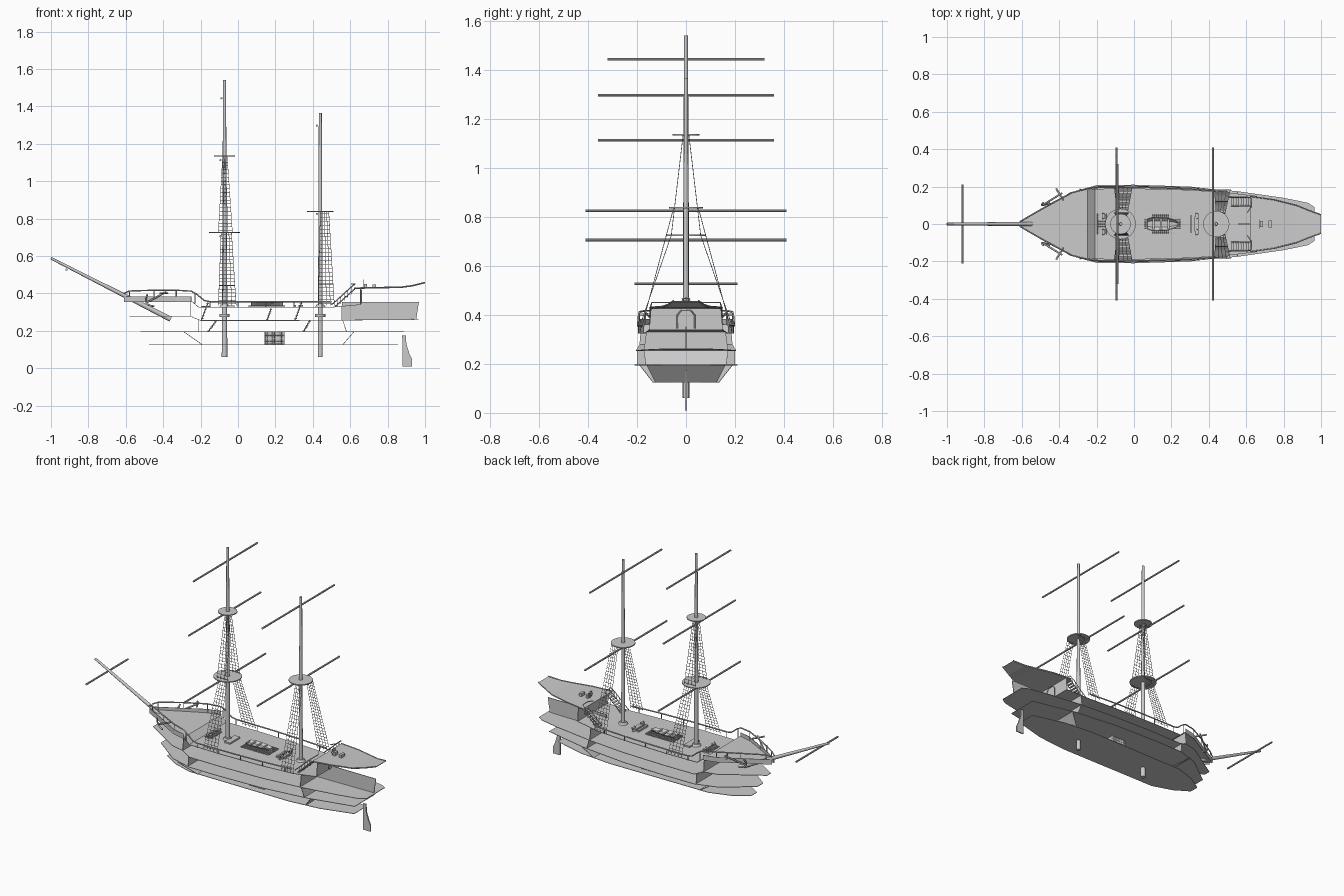
import bpy, math
from mathutils import Vector

if "Cube" in bpy.data.objects:
    bpy.data.objects.remove(bpy.data.objects["Cube"])


def mesh(name, verts, faces, thick=0):
    me = bpy.data.meshes.new(name)
    me.from_pydata(verts, [], faces)
    ob = bpy.data.objects.new(name, me)
    bpy.context.collection.objects.link(ob)
    if thick:
        m = ob.modifiers.new("thickness", "SOLIDIFY")
        m.thickness, m.offset = thick, 0
    return ob


def deck(name, stations):
    """Flat deck from (x, half width, z) stations, bow to stern."""
    v = [(x, s * w, z) for x, w, z in stations for s in (-1, 1)]
    f = [(2*i, 2*i + 2, 2*i + 3, 2*i + 1) for i in range(len(stations) - 1)]
    return mesh(name, v, f, .003)


def bulkhead(name, x0, z0, w0, x1, z1, w1):
    return mesh(name, [(x0, -w0, z0), (x0, w0, z0), (x1, w1, z1), (x1, -w1, z1)], [(0, 1, 2, 3)], .003)


def box(name, c, size):
    x, y, z = (s / 2 for s in size)
    v = [(c[0] + a*x, c[1] + b*y, c[2] + d*z) for a in (-1, 1) for b in (-1, 1) for d in (-1, 1)]
    return mesh(name, v, [(0, 1, 3, 2), (4, 6, 7, 5), (0, 4, 5, 1), (2, 3, 7, 6), (0, 2, 6, 4), (1, 5, 7, 3)])


def spar(name, p, q, r0, r1, sides=12):
    p, q = Vector(p), Vector(q)
    d = q - p
    bpy.ops.mesh.primitive_cone_add(vertices=sides, radius1=r0, radius2=r1, depth=d.length, location=(p + q) / 2)
    ob = bpy.context.object
    ob.name = name
    ob.rotation_euler = d.to_track_quat("Z", "Y").to_euler()
    bpy.ops.object.shade_smooth_by_angle()
    return ob


def ropes(name, lines, r, res=0):
    """Several polylines as one round-bevelled curve."""
    cu = bpy.data.curves.new(name, "CURVE")
    cu.dimensions, cu.bevel_depth, cu.bevel_resolution = "3D", r, res
    cu.use_fill_caps = True
    for pts in lines:
        sp = cu.splines.new("POLY")
        sp.points.add(len(pts) - 1)
        for k, p in enumerate(pts):
            sp.points[k].co = (*p, 1)
    ob = bpy.data.objects.new(name, cu)
    bpy.context.collection.objects.link(ob)
    return ob


# Stacked decks
deck("hold_deck", [(-.476, .03, .125), (-.38, .09, .125), (-.25, .132, .125), (.45, .135, .125),
                   (.65, .115, .125), (.856, .06, .125)])
deck("lower_deck", [(-.52, .03, .195), (-.34, .165, .195), (-.2, .208, .195), (0, .21, .195),
                    (.3, .2, .195), (.6, .165, .195), (.888, .1, .195)])
deck("gun_deck", [(-.58, .02, .278), (-.34, .17, .278), (-.255, .19, .278), (-.2, .203, .255), (0, .205, .255),
                  (.3, .197, .255), (.555, .175, .257), (.8, .14, .259), (.93, .113, .26), (.965, .09, .262)])
deck("main_deck", [(-.61, .012, .365), (-.33, .165, .36), (-.25, .185, .36), (-.21, .188, .326), (0, .19, .325),
                   (.3, .182, .325), (.5, .168, .326), (.655, .15, .34)])
poop = [(.62, .148, .425), (.75, .13, .428), (.87, .1, .43), (.93, .075, .438), (1, .05, .455)]
deck("poop_deck", poop)

# Bulkheads between the decks
bulkhead("fore_hold_bulkhead", -.29, .195, .19, -.19, .125, .135)
bulkhead("aft_hold_bulkhead", .62, .195, .16, .56, .125, .125)
bulkhead("fore_lower_bulkhead", -.21, .195, .2, -.21, .258, .2)
bulkhead("aft_lower_bulkhead", .58, .195, .165, .56, .257, .172)
bulkhead("fore_gun_bulkhead", -.255, .278, .19, -.255, .36, .183)
bulkhead("aft_gun_bulkhead", .555, .257, .172, .555, .33, .162)
bulkhead("poop_bulkhead", .655, .34, .15, .655, .426, .143)
mesh("stern_cabin_wall", [(.555, 0, .258), (.953, 0, .262), (.967, 0, .353), (.555, 0, .353)], [(0, 1, 2, 3)], .004)
ropes("cabin_doorway", [[(.66, -.035, .345), (.66, -.035, .4), (.66, -.02, .418), (.66, .02, .418),
                         (.66, .035, .4), (.66, .035, .345)]], .003)

# Bow bulwark and side rails
for s, side in ((-1, "right"), (1, "left")):
    edge = [(-.61, .012), (-.33, .168), (-.25, .188)]
    mesh("bow_bulwark_" + side, [(x, s*y, z) for x, y in edge for z in (.353, .384)],
         [(0, 2, 3, 1), (2, 4, 5, 3)], .003)
    ropes("side_rail_" + side, [[(x, s*y, z) for x, y, z in
          ((-.61, .012, .4), (-.58, .03, .413), (-.45, .105, .417), (-.33, .168, .417), (-.25, .19, .412),
           (-.22, .193, .395), (-.18, .196, .362), (-.15, .197, .356), (.1, .195, .356), (.3, .188, .356),
           (.5, .173, .356))]], .004, 1)
    ropes("rail_posts_" + side, [[(x, s*y, z), (x, s*y, z + h)] for x, y, z, h in
          ((-.58, .028, .365, .048), (-.45, .1, .365, .05), (-.33, .166, .36, .055), (-.23, .19, .345, .06),
           (-.15, .193, .325, .03), (0, .193, .325, .03), (.15, .19, .325, .03), (.3, .185, .325, .03),
           (.45, .174, .325, .03))], .003)
    ropes("poop_edge_" + side, [[(x, s*y, z + .004) for x, y, z in poop]], .003)

# Masts, bowsprit and rudder
for name, x, top, r in (("fore_mast", -.072, 1.54, .015), ("aft_mast", .44, 1.365, .013)):
    spar(name, (x, 0, .06), (x, 0, top), r, .008, 16)
    spar(name + "_collar", (x, 0, .326), (x, 0, .34), .028, .02, 16)
    spar(name + "_bitts", (x, 0, .275), (x, 0, .29), .027, .027, 12)
spar("bowsprit", (-.36, 0, .262), (-1, 0, .588), .014, .007)
mesh("rudder", [(.88, 0, .01), (.93, 0, .01), (.93, 0, .05), (.917, 0, .075), (.9, 0, .13), (.898, 0, .175),
                (.878, 0, .175)], [tuple(range(7))], .008)

# Round platforms on the masts
for name, x, z, r in (("fore_top", -.072, .725, .082), ("fore_crosstree", -.072, 1.135, .055),
                      ("aft_top", .44, .838, .07)):
    spar(name, (x, 0, z - .003), (x, 0, z + .003), r, r, 24)

# Yards: x, z, half length
for i, (x, z, h) in enumerate(((-.088, 1.443, .32), (-.094, 1.113, .36), (-.094, .706, .41),
                               (.422, 1.297, .36), (.422, .825, .41), (-.917, .527, .21))):
    spar(f"yard_{i + 1}", (x, -h, z), (x, h, z), .0055, .0055, 10)


# Shrouds with ratlines, mirrored to both sides
def shrouds(name, bottom, top, n, rungs):
    (bx0, bx1, by, bz), (tx0, tx1, ty, tz) = bottom, top
    for s, side in ((-1, "right"), (1, "left")):
        def at(u, t):
            b = Vector((bx0 + (bx1 - bx0)*u, s*by, bz))
            return b.lerp(Vector((tx0 + (tx1 - tx0)*u, s*ty, tz)), t)
        lines = [[at(k / (n - 1), 0), at(k / (n - 1), 1)] for k in range(n)]
        lines += [[at(0, (k + .5) / rungs), at(1, (k + .5) / rungs)] for k in range(rungs)]
        ropes(f"{name}_{side}", lines, .0014)


shrouds("fore_lower_shrouds", (-.105, -.01, .195, .335), (-.09, -.035, .06, .725), 5, 20)
shrouds("fore_upper_shrouds", (-.105, -.03, .06, .725), (-.082, -.058, .012, 1.133), 4, 20)
shrouds("aft_lower_shrouds", (.43, .515, .185, .335), (.44, .485, .05, .838), 5, 24)


# Ladders and stairs
def ladder(name, p, q, w, n):
    p, q, o = Vector(p), Vector(q), Vector((0, w / 2, 0))
    ropes(name + "_rails", [[p - o, q - o], [p + o, q + o]], .003)
    for k in range(n):
        c = p.lerp(q, (k + .5) / n)
        box(f"{name}_step_{k + 1}", c, (.014, w, .003))


for i, (x0, z0, x1, z1) in enumerate(((-.195, .258, -.16, .352), (-.16, .195, -.115, .256),
                                      (.305, .258, .34, .352), (.35, .195, .385, .256), (.155, .256, .178, .32))):
    for s, side in ((-1, "right"), (1, "left")):
        ladder(f"ladder_{i + 1}_{side}", (x0, s*.043, z0), (x1, s*.043, z1), .028, 6)
for s, side in ((-1, "right"), (1, "left")):
    ladder("poop_stairs_" + side, (.52, s*.12, .33), (.625, s*.12, .425), .045, 8)
    ropes("stair_handrail_" + side, [[(.5, s*.145, .34), (.53, s*.145, .365), (.6, s*.145, .43),
                                      (.625, s*.14, .45), (.625, s*.09, .45), (.605, s*.06, .45)]], .003)
    ropes("stair_posts_" + side, [[(.53 + .019*k, s*.145, .33 + .016*k), (.53 + .019*k, s*.145, .367 + .016*k)]
                                  for k in range(5)], .002)


# Hatch gratings on the main deck
def grating(name, x0, x1, w, z, nx, ny):
    lines = [[(x0 + (x1 - x0)*k/nx, -w, z), (x0 + (x1 - x0)*k/nx, w, z)] for k in range(nx + 1)]
    lines += [[(x0, -w + 2*w*k/ny, z), (x1, -w + 2*w*k/ny, z)] for k in range(ny + 1)]
    ropes(name, lines, .002)


grating("main_hatch", .055, .25, .052, .332, 18, 10)
grating("fore_hatch", -.195, -.15, .055, .33, 4, 8)
box("fore_hatch_cover", (-.04, 0, .331), (.04, .1, .01))
box("aft_hatch_frame_1", (.305, 0, .332), (.012, .09, .014))
box("aft_hatch_frame_2", (.335, 0, .332), (.025, .08, .014))

# Ship's boat lying on the main hatch
hull = [(.07, .025), (.1, .036), (.18, .032), (.225, .018), (.24, .002)]
v = [p for x, w in hull for p in ((x, -w, .352), (x, -w*.5, .337), (x, w*.5, .337), (x, w, .352))]
mesh("small_boat", v, [(4*i + j, 4*i + 4 + j, 4*i + 5 + j, 4*i + 1 + j) for i in range(4) for j in range(3)]
     + [(0, 1, 2, 3)], .003)
for k, x in enumerate((.105, .145, .185)):
    box(f"boat_seat_{k + 1}", (x, 0, .348), (.01, .06, .003))

# Slatted crate stack in the hold
box("hold_crate", (.195, 0, .16), (.106, .18, .066))
for s, side in ((-1, "right"), (1, "left")):
    ropes("crate_slats_" + side, [[(.145 + .0125*k, s*.091, .127), (.145 + .0125*k, s*.091, .193)] for k in range(9)]
          + [[(.142, s*.091, .13 + .015*k), (.248, s*.091, .13 + .015*k)] for k in range(5)], .0015)

# Steering wheel and chest on the poop
a = [math.tau * k / 16 for k in range(17)]
ropes("steering_wheel", [[(.67, .018*math.cos(t), .45 + .018*math.sin(t)) for t in a]]
      + [[(.67, 0, .45), (.67, .024*math.cos(t), .45 + .024*math.sin(t))] for t in a[:16:2]], .002)
box("wheel_stand", (.682, 0, .438), (.014, .03, .024))
box("poop_chest", (.728, 0, .438), (.018, .035, .02))

# Anchors on both bows
for s, side in ((-1, "right"), (1, "left")):
    p, q = Vector((-.49, s*.1, .35)), Vector((-.385, s*.165, .408))
    d = (q - p).normalized()
    n = Vector((-d.z, 0, d.x)).normalized()
    arms = [p + d*(.03*(t*t)) + n*(.036*t) for t in (-1, -.7, -.35, 0, .35, .7, 1)]
    o = Vector((.02, -s*.032, 0))
    ropes("anchor_" + side, [[p, q], arms, [q - d*.015 - o, q - d*.015 + o]], .005, 1)
